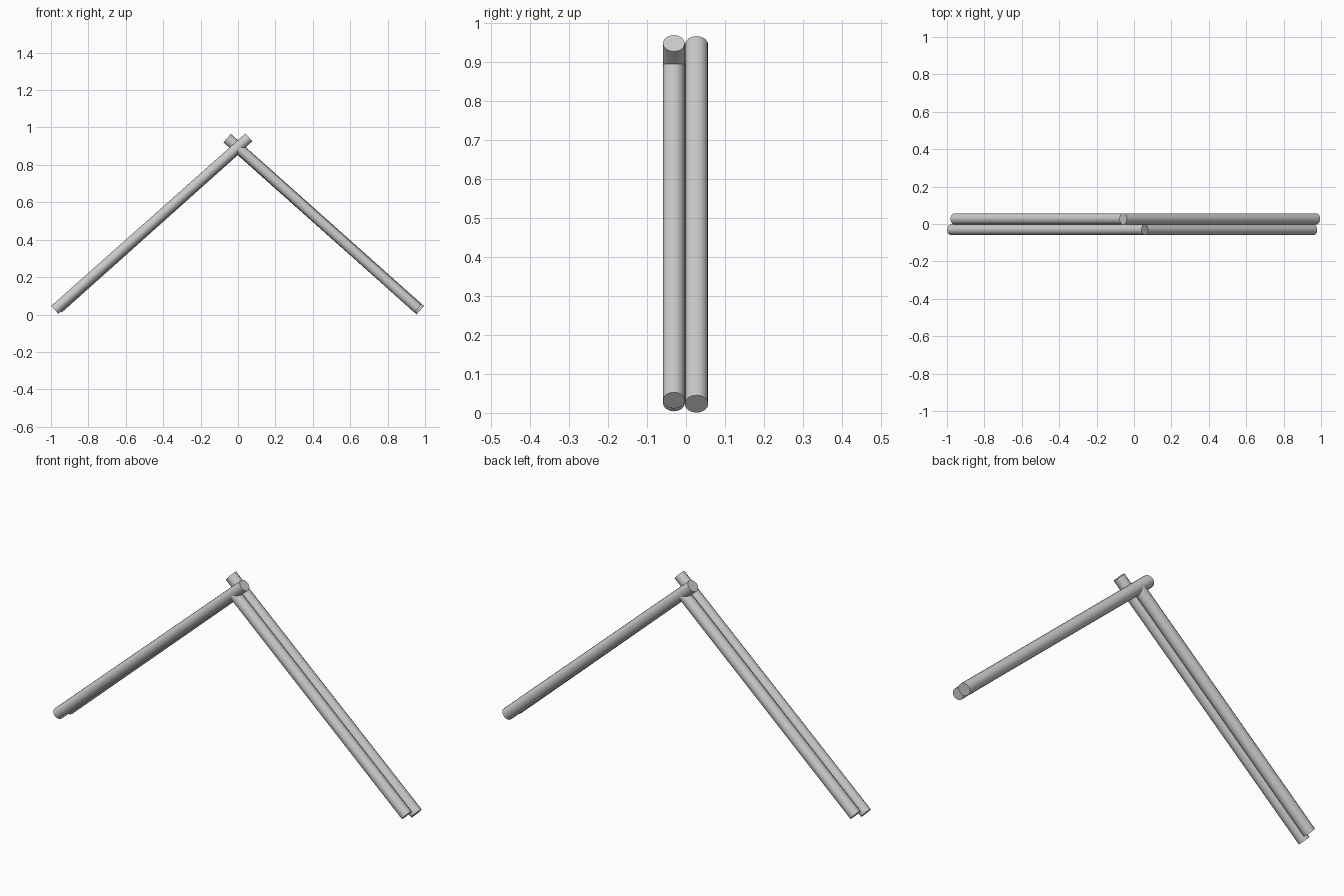
import bpy
import math
from mathutils import Vector

cube = bpy.data.objects.get("Cube")
if cube:
    bpy.data.objects.remove(cube, do_unlink=True)

grey = bpy.data.materials.new("plain grey")
grey.use_nodes = True
colour = (0.6, 0.6, 0.6, 1)
grey.diffuse_color = colour
grey.node_tree.nodes["Principled BSDF"].inputs["Base Color"].default_value = colour


def pole(name, foot, head, y, radius):
    """Round pole between two (x, z) points in the plane at depth y."""
    a = Vector((foot[0], y, foot[1]))
    b = Vector((head[0], y, head[1]))
    bpy.ops.mesh.primitive_cylinder_add(
        vertices=16, radius=radius, depth=(b - a).length, location=(a + b) / 2)
    obj = bpy.context.object
    obj.name = name
    obj.rotation_euler = (b - a).to_track_quat('Z', 'Y').to_euler()
    obj.data.materials.append(grey)
    bpy.ops.object.shade_smooth_by_angle(angle=math.radians(40))
    return obj


# Front frame: long pole crosses the apex, short pole butts against it
FRONT, BACK = -0.031, 0.027
pole("front_long_pole", (-0.98, 0.025), (0.058, 0.947), FRONT, 0.028)
pole("front_short_pole", (0.961, 0.032), (0.005, 0.888), FRONT, 0.028)

# Back frame: the same joint, mirrored
pole("back_long_pole", (0.975, 0.023), (-0.058, 0.943), BACK, 0.030)
pole("back_short_pole", (-0.962, 0.032), (-0.005, 0.888), BACK, 0.029)
